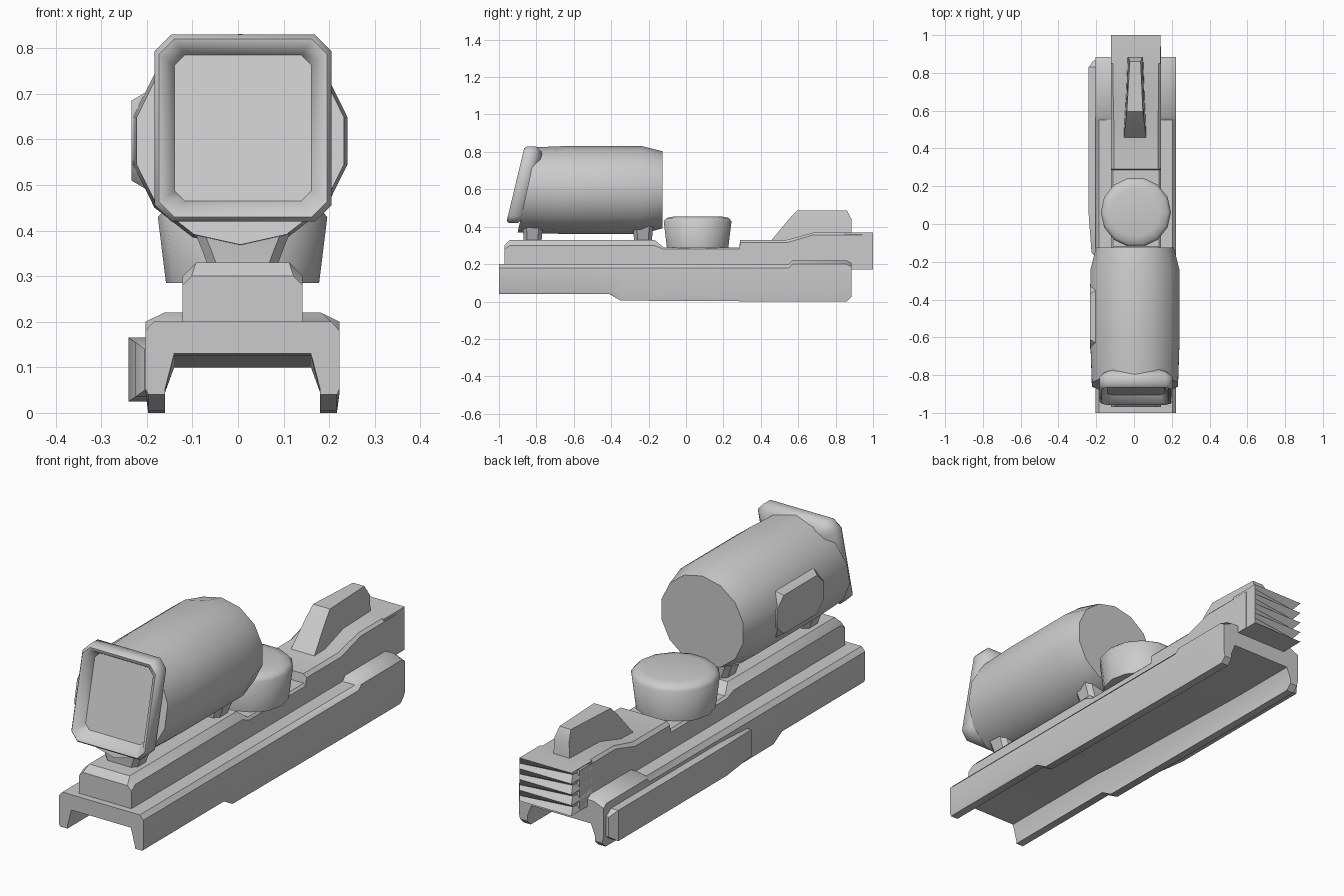
import bpy, bmesh, math

if "Cube" in bpy.data.objects:
    bpy.data.objects.remove(bpy.data.objects["Cube"])

CX = 0.01  # centre line of the sight


def loft(name, rings, smooth=35):
    """Skin closed rings of equal length and cap both ends."""
    bm = bmesh.new()
    loops = [[bm.verts.new(p) for p in ring] for ring in rings]
    n = len(loops[0])
    for a, b in zip(loops, loops[1:]):
        for i in range(n):
            j = (i + 1) % n
            bm.faces.new((a[i], a[j], b[j], b[i]))
    bm.faces.new(loops[0][::-1])
    bm.faces.new(loops[-1])
    bmesh.ops.recalc_face_normals(bm, faces=bm.faces)
    me = bpy.data.meshes.new(name)
    bm.to_mesh(me)
    bm.free()
    ob = bpy.data.objects.new(name, me)
    bpy.context.collection.objects.link(ob)
    bpy.ops.object.select_all(action='DESELECT')
    bpy.context.view_layer.objects.active = ob
    ob.select_set(True)
    bpy.ops.object.shade_smooth_by_angle(angle=math.radians(smooth))
    return ob


def mirrored(half, y):
    """Half profile (offset, z) mirrored about the centre line, at depth y."""
    return [(CX + x, y, z) for x, z in half] + [(CX - x, y, z) for x, z in half[::-1]]


def ngon(n, r, z, cx, cy):
    return [(cx + r * math.cos(2 * math.pi * i / n), cy + r * math.sin(2 * math.pi * i / n), z)
            for i in range(n)]


# channel-shaped base rail: (y, leg bottom, ceiling, shoulder half width, shoulder z, top z)
rail = []
for y, leg, ceil, sw, sz, top in [
        (-1.0, 0.04, 0.13, 0.195, 0.18, 0.20), (-0.41, 0.04, 0.13, 0.195, 0.18, 0.20),
        (-0.35, 0.005, 0.125, 0.195, 0.18, 0.20), (0.55, 0.0, 0.10, 0.195, 0.18, 0.20),
        (0.57, 0.0, 0.10, 0.172, 0.20, 0.22), (0.86, 0.0, 0.10, 0.172, 0.20, 0.22),
        (0.885, 0.025, 0.10, 0.165, 0.185, 0.205)]:
    rail.append(mirrored([(0.165, ceil), (0.17, 0.045 + leg * 0.2), (0.17, leg), (0.207, leg),
                          (0.213, 0.045 + leg * 0.2), (0.213, sz), (sw, top)], y))
# the ceiling edge sits a little inside the leg
rail = [[(CX + (0.15 if x > CX else -0.15), y, z) if i in (0, 13) else (x, y, z)
         for i, (x, y, z) in enumerate(r)] for r in rail]
loft("base_rail", rail)

# side bar on the left of the rail
bar = []
for y, x, lo, hi in [(-0.175, -0.205, 0.05, 0.14), (-0.15, -0.225, 0.035, 0.155),
                     (0.05, -0.24, 0.025, 0.165), (0.83, -0.24, 0.025, 0.165),
                     (0.865, -0.215, 0.05, 0.14)]:
    bar.append([(-0.19, y, lo), (x, y, lo), (x, y, hi), (-0.19, y, hi)])
loft("side_bar", bar)

# slide on top of the rail: (y, top z, edge chamfer)
slide = []
for y, top, c in [(-0.97, 0.30, 0.02), (-0.94, 0.33, 0.03), (-0.17, 0.33, 0.03),
                  (-0.12, 0.29, 0.01), (0.285, 0.29, 0.01), (0.29, 0.33, 0.015),
                  (0.54, 0.33, 0.015), (0.68, 0.368, 0.012), (0.94, 0.368, 0.012)]:
    slide.append(mirrored([(0.132, 0.172), (0.132, top - c), (0.132 - c, top)], y))
loft("slide", slide)

# rear block whose left back edge is serrated
steps = [0.172 + 0.196 * i / 8 for i in range(9)]
rear = []
for i, z in enumerate(steps):
    cut = 0.035 if i % 2 else 0.0
    rear.append([(0.14, 0.85, z), (0.14, 1.0, z), (-0.122 + cut * 0.5, 1.0 - cut, z), (-0.122, 0.85, z)])
loft("serrated_rear_block", rear, 20)

# rear fin
loft("rear_fin", [
    [(-0.055, 0.45, 0.32), (0.065, 0.45, 0.32), (0.05, 0.885, 0.32), (-0.035, 0.885, 0.32)],
    [(-0.043, 0.55, 0.44), (0.053, 0.55, 0.44), (0.045, 0.885, 0.44), (-0.03, 0.885, 0.44)],
    [(-0.038, 0.595, 0.487), (0.047, 0.595, 0.487), (0.035, 0.86, 0.487), (-0.022, 0.86, 0.487)]])

# adjustment knob
loft("adjustment_knob", [ngon(14, r, z, CX, 0.062) for r, z in
                         [(0.168, 0.285), (0.186, 0.43), (0.17, 0.447), (0.13, 0.455)]], 50)

# sight barrel with a raked front end
N, BX, BZ = 14, 0.005, 0.597


def barrel_ring(y, r, rake=0.0):
    pts = []
    for i in range(N):
        a = 2 * math.pi * (i + 0.5) / N
        z = BZ + r * math.sin(a)
        pts.append((BX + r / math.cos(math.pi / N) * math.cos(a), y + rake * (z - BZ), z))
    return pts


loft("sight_barrel", [barrel_ring(-0.85, 0.228, 0.22), barrel_ring(-0.65, 0.235, 0.1),
                      barrel_ring(-0.24, 0.235), barrel_ring(-0.125, 0.206)], 40)

# raked rectangular hood with a recessed lens
HX, HZ = 0.011, 0.625
hood = []
for w, h, y, c in [(0.14, 0.15, -0.80, 0.03), (0.17, 0.182, -0.823, 0.035), (0.194, 0.205, -0.85, 0.036),
                   (0.194, 0.205, -0.898, 0.036), (0.184, 0.195, -0.912, 0.033),
                   (0.169, 0.180, -0.905, 0.028), (0.150, 0.160, -0.866, 0.022)]:
    corners = [(w, h - c), (w - c, h), (-w + c, h), (-w, h - c),
               (-w, -h + c), (-w + c, -h), (w - c, -h), (w, -h + c)]
    hood.append([(HX + x, y + 0.24 * z, HZ + z) for x, z in corners])
loft("front_hood", hood, 50)

# pad on the left of the barrel
pad = []
for x, y0, y1, z0, z1, c in [(-0.17, -0.70, -0.28, 0.485, 0.71, 0.06),
                             (-0.20, -0.69, -0.29, 0.49, 0.705, 0.06),
                             (-0.234, -0.66, -0.32, 0.51, 0.685, 0.05)]:
    pad.append([(x, y0 + c, z0), (x, y1 - c, z0), (x, y1, z0 + c), (x, y1, z1 - c),
                (x, y1 - c, z1), (x, y0 + c, z1), (x, y0, z1 - c), (x, y0, z0 + c)])
loft("side_pad", pad)

# barrel feet
for name, y in (("front_foot", -0.82), ("rear_foot", -0.23)):
    rings = []
    for z, w, d in [(0.32, 0.075, 0.048), (0.36, 0.09, 0.05), (0.41, 0.11, 0.055)]:
        c = 0.02
        rings.append([(CX + a * (w - e), y + b * (d - f), z) for a, b, e, f in
                      [(1, -1, 0, c), (1, 1, 0, c), (1, 1, c, 0), (-1, 1, c, 0),
                       (-1, 1, 0, c), (-1, -1, 0, c), (-1, -1, c, 0), (1, -1, c, 0)]])
    loft(name, rings)
